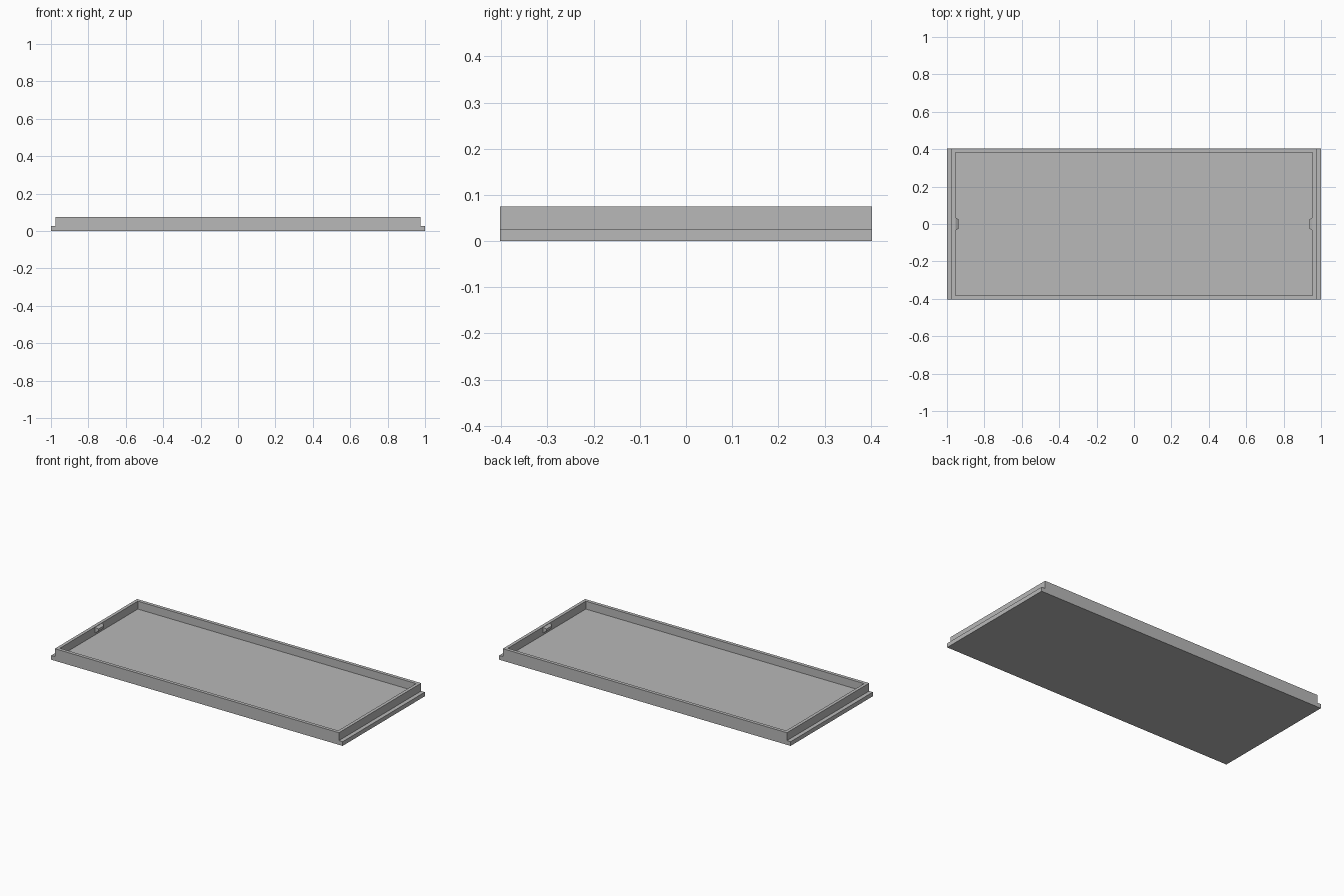
import bpy, bmesh

cube = bpy.data.objects.get("Cube")
if cube:
    bpy.data.objects.remove(cube, do_unlink=True)

HALF_X, HALF_Y, HEIGHT = 0.975, 0.403, 0.075
INNER_X, INNER_Y = 0.955, 0.382
FLOOR_Z = 0.026

grey = bpy.data.materials.new("plain grey")
grey.use_nodes = True
colour = (0.48, 0.48, 0.48, 1)
grey.diffuse_color = colour
grey.node_tree.nodes["Principled BSDF"].inputs["Base Color"].default_value = colour


def finish(bm, name):
    bmesh.ops.recalc_face_normals(bm, faces=bm.faces)
    mesh = bpy.data.meshes.new(name)
    bm.to_mesh(mesh)
    bm.free()
    mesh.materials.append(grey)
    obj = bpy.data.objects.new(name, mesh)
    bpy.context.collection.objects.link(obj)
    return obj


def rectangle(bm, x, y, z):
    return [bm.verts.new((sx * x, sy * y, z))
            for sx, sy in ((-1, -1), (1, -1), (1, 1), (-1, 1))]


def bridge(bm, a, b):
    for i in range(4):
        j = (i + 1) % 4
        bm.faces.new((a[i], a[j], b[j], b[i]))


# Tray: base slab with side ledges, rising walls, rim and recessed floor
bm = bmesh.new()
rings = [rectangle(bm, *ring) for ring in (
    (1, HALF_Y, 0),
    (1, HALF_Y, FLOOR_Z),
    (HALF_X, HALF_Y, FLOOR_Z),
    (HALF_X, HALF_Y, HEIGHT),
    (INNER_X, INNER_Y, HEIGHT),
    (INNER_X, INNER_Y, FLOOR_Z),
)]
for lower, upper in zip(rings, rings[1:]):
    bridge(bm, lower, upper)
bm.faces.new(rings[0])
bm.faces.new(rings[-1])
bmesh.ops.dissolve_degenerate(bm, dist=0.0001, edges=bm.edges)
finish(bm, "tray")

# Snap bumps: tapered blocks on the inner end walls
for side, name in ((-1, "right_snap_bump"), (1, "left_snap_bump")):
    bm = bmesh.new()
    loops = []
    for x, y, low, high in ((INNER_X + 0.002, 0.038, 0.036, HEIGHT - 0.001),
                            (INNER_X - 0.016, 0.025, 0.048, 0.062)):
        loops.append([bm.verts.new((side * x, py, pz)) for py, pz in
                      ((-y, low), (y, low), (y, high), (-y, high))])
    bridge(bm, *loops)
    for loop in loops:
        bm.faces.new(loop)
    finish(bm, name)
